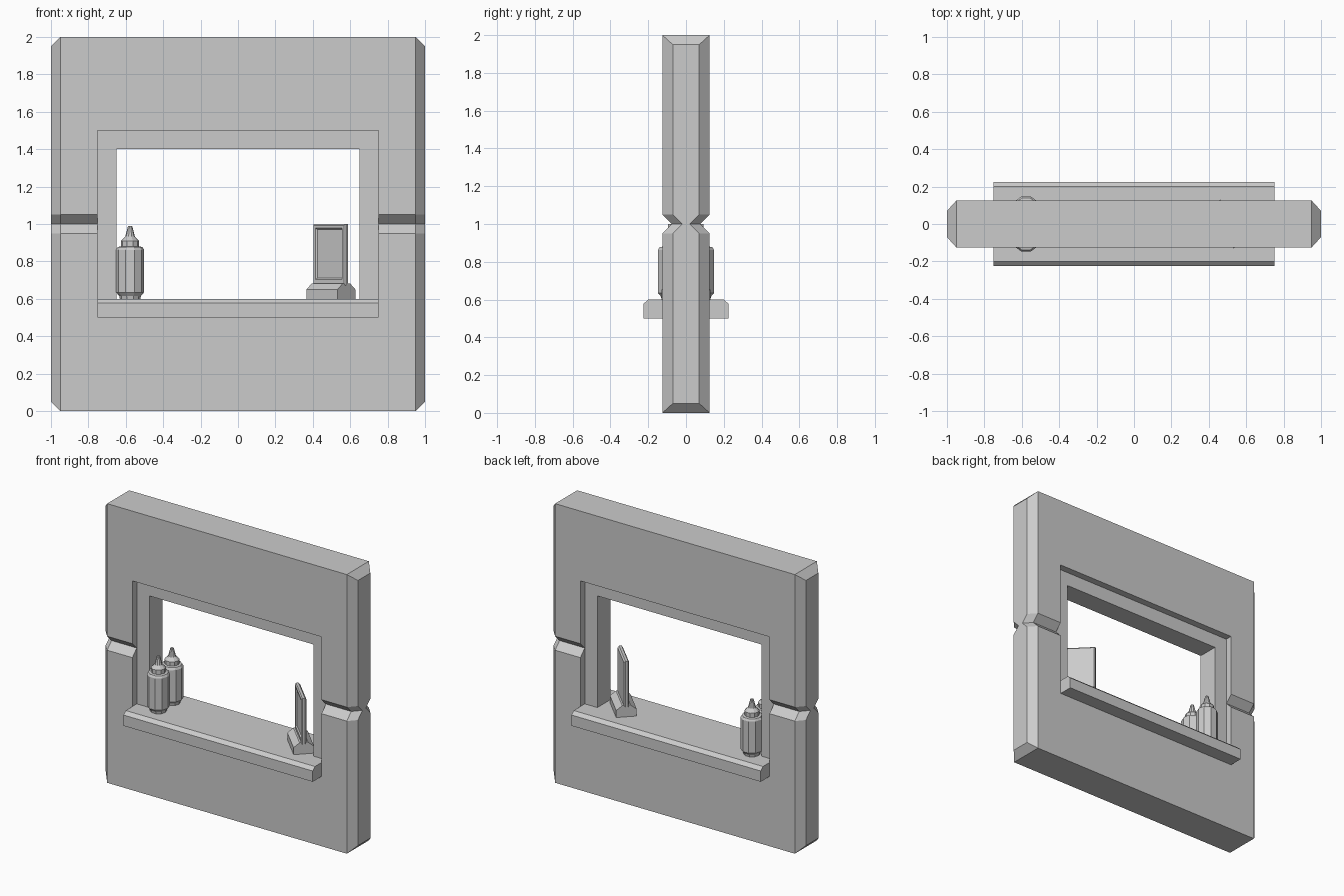
import bpy, bmesh
from math import cos, sin, pi
from mathutils import Matrix

if "Cube" in bpy.data.objects:
    bpy.data.objects.remove(bpy.data.objects["Cube"])


def loft(name, rings, matrix=None):
    """Skin a list of equal-length rings and cap both ends."""
    bm = bmesh.new()
    loops = [[bm.verts.new(p) for p in ring] for ring in rings]
    n = len(loops[0])
    for a, b in zip(loops, loops[1:]):
        for i in range(n):
            j = (i + 1) % n
            bm.faces.new((a[i], a[j], b[j], b[i]))
    bm.faces.new(loops[0][::-1])
    bm.faces.new(loops[-1])
    bmesh.ops.recalc_face_normals(bm, faces=bm.faces)
    mesh = bpy.data.meshes.new(name)
    bm.to_mesh(mesh)
    bm.free()
    obj = bpy.data.objects.new(name, mesh)
    bpy.context.collection.objects.link(obj)
    if matrix:
        obj.matrix_world = matrix
    return obj


def box(name, x0, x1, y0, y1, z0, z1, matrix=None):
    rings = [[(x0, y0, z), (x1, y0, z), (x1, y1, z), (x0, y1, z)] for z in (z0, z1)]
    return loft(name, rings, matrix)


def extrude(name, stations, matrix=None):
    """Sweep half (y, z) profiles, mirrored in y, along x stations."""
    rings = []
    for x, half in stations:
        ring = half + [(-y, z) for y, z in reversed(half)]
        rings.append([(x, y, z) for y, z in ring])
    return loft(name, rings, matrix)


def cut(obj, cutter):
    mod = obj.modifiers.new("cut", "BOOLEAN")
    mod.operation = "DIFFERENCE"
    mod.solver = "EXACT"
    mod.object = cutter
    bpy.context.view_layer.objects.active = obj
    bpy.ops.object.modifier_apply(modifier=mod.name)
    bpy.data.objects.remove(cutter)


# Wall: grooved slab with chamfered ends and a serving opening
full = [(.125, 0), (.125, .95), (.075, 1), (.125, 1.05), (.125, 2)]
end = [(.07, .05), (.07, .95), (.02, 1), (.07, 1.05), (.07, 1.95)]
wall = extrude("wall", [(-1, end), (-.95, full), (.95, full), (1, end)])
cut(wall, box("opening_cutter", -.75, .75, -.3, .3, .5, 1.5))

# Recessed window frame: an arch-shaped strip, open at the counter
arch = [(-.75, .6), (-.75, 1.5), (.75, 1.5), (.75, .6),
        (.65, .6), (.65, 1.4), (-.65, 1.4), (-.65, .6)]
loft("window_frame", [[(x, y, z) for x, z in arch] for y in (-.075, .075)])

# Counter with chamfered top edges
counter = [(.225, .5), (.225, .577), (.2, .6)]
extrude("counter", [(-.75, counter), (.75, counter)])

# Squeeze bottles, one on each side of the wall
SIDES = 10
bottle = [(.055, .6), (.058, .615), (.075, .635), (.075, .862), (.066, .877),
          (.049, .88), (.049, .91), (.026, .932), (.011, .99)]
for label, y in (("front", -.077), ("back", .077)):
    loft(label + "_bottle",
         [[(r * cos(2 * pi * i / SIDES), r * sin(2 * pi * i / SIDES), z)
           for i in range(SIDES)] for r, z in bottle],
         Matrix.Translation((-.577, y, 0)))

# Order terminal, turned 45 degrees: chamfered base
turn = Matrix.Translation((.497, 0, 0)) @ Matrix.Rotation(-pi / 4, 4, "Z")
base = [(.0675, .6), (.0675, .65), (.028, .682)]
extrude("terminal_base", [(-.1175, base), (.1175, base)], turn)


# Terminal tablet: bevelled back, recessed screen on its front
def plate(y, m, extra=0):
    x, z0, z1 = .123 - m, .67 + m + extra, 1 - m
    return [(-x, y, z0), (x, y, z0), (x, y, z1), (-x, y, z1)]


loft("terminal_tablet", [plate(.017, .01), plate(.007, 0), plate(-.01, 0),
                         plate(-.017, .008), plate(-.017, .022, .01),
                         plate(-.009, .03, .01)], turn)
